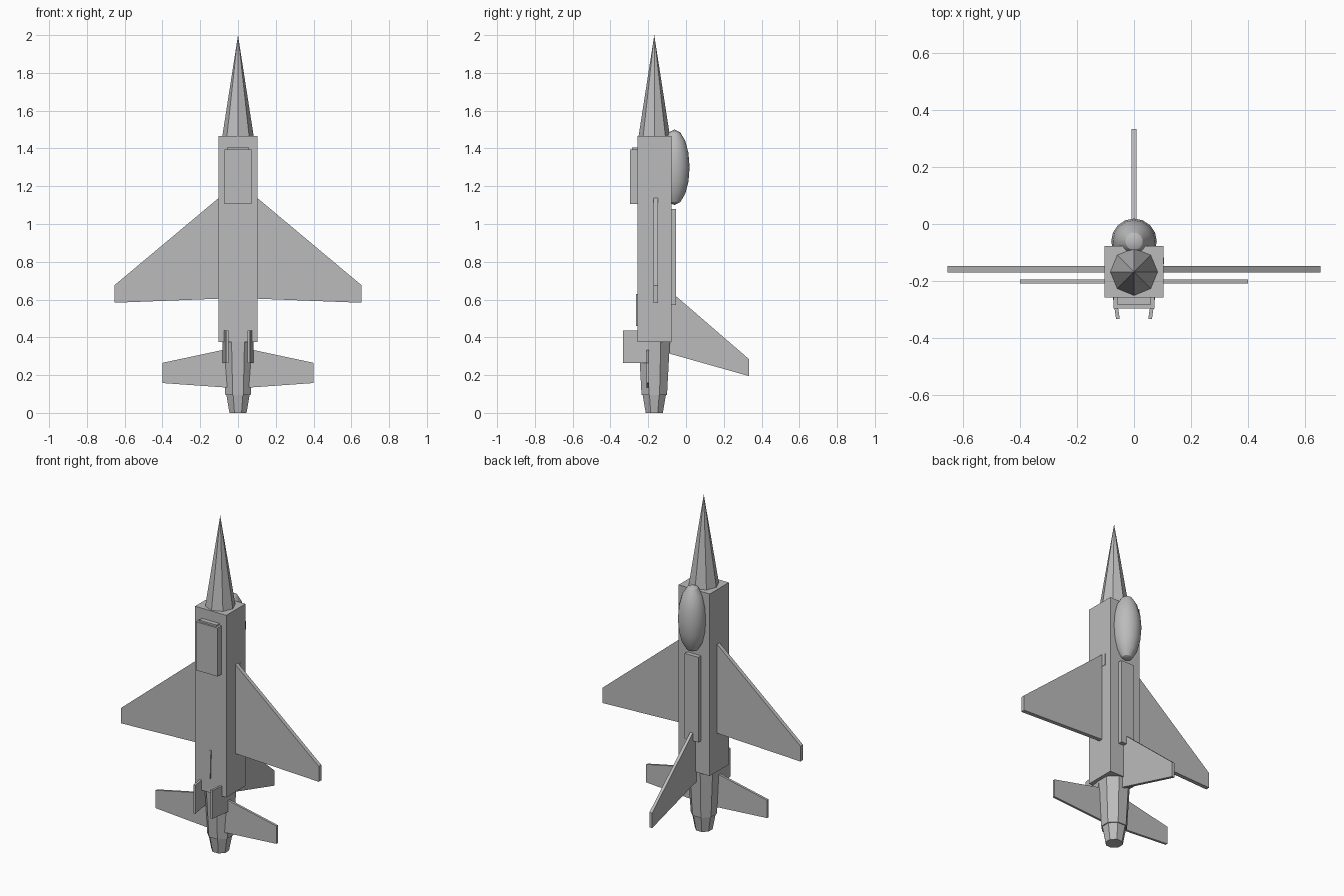
import bpy
import math
from mathutils import Matrix, Vector

cube = bpy.data.objects.get("Cube")
if cube:
    bpy.data.objects.remove(cube, do_unlink=True)

grey = bpy.data.materials.new("plain grey")
grey.use_nodes = True
grey.diffuse_color = (0.5, 0.5, 0.5, 1)
grey.node_tree.nodes["Principled BSDF"].inputs["Base Color"].default_value = (0.5, 0.5, 0.5, 1)

AXIS_Y = -0.168  # depth of the fuselage centre line


def finish(obj, name):
    obj.name = name
    obj.data.name = name
    obj.data.materials.clear()
    obj.data.materials.append(grey)
    return obj


def prism(name, outline, offset):
    """Extrude a 3D planar outline by an offset vector."""
    n = len(outline)
    base = [Vector(p) for p in outline]
    verts = base + [p + Vector(offset) for p in base]
    faces = [list(range(n))[::-1], list(range(n, 2 * n))]
    faces += [[i, (i + 1) % n, n + (i + 1) % n, n + i] for i in range(n)]
    mesh = bpy.data.meshes.new(name)
    mesh.from_pydata(verts, [], faces)
    obj = bpy.data.objects.new(name, mesh)
    bpy.context.collection.objects.link(obj)
    # Make the normals point outwards
    bpy.context.view_layer.objects.active = obj
    bpy.ops.object.select_all(action="DESELECT")
    obj.select_set(True)
    bpy.ops.object.mode_set(mode="EDIT")
    bpy.ops.mesh.select_all(action="SELECT")
    bpy.ops.mesh.normals_make_consistent(inside=False)
    bpy.ops.object.mode_set(mode="OBJECT")
    return finish(obj, name)


def box(name, x0, x1, y0, y1, z0, z1):
    base = [(x0, y0, z0), (x1, y0, z0), (x1, y1, z0), (x0, y1, z0)]
    return prism(name, base, (0, 0, z1 - z0))


def cone(name, r_low, r_high, z0, z1, turn=0):
    """Eight-sided cone or frustum along the fuselage axis."""
    bpy.ops.mesh.primitive_cone_add(vertices=8, radius1=r_low, radius2=r_high, depth=z1 - z0)
    obj = finish(bpy.context.object, name)
    place = Matrix.Translation((0, AXIS_Y, (z0 + z1) / 2))
    obj.data.transform(place @ Matrix.Rotation(turn, 4, "Z"))
    return obj


# Body, nose and engine
box("fuselage", -0.103, 0.103, -0.258, -0.077, 0.375, 1.465)
cone("nose_cone", 0.083, 0, 1.465, 2.0)
flat = math.pi / 8
cone("engine_housing", 0.073, 0.09, 0.095, 0.385, flat)
cone("exhaust_nozzle", 0.049, 0.067, 0, 0.097, flat)

# Canopy
bpy.ops.mesh.primitive_uv_sphere_add(segments=16, ring_count=8, radius=1)
canopy = finish(bpy.context.object, "canopy")
canopy.data.transform(Matrix.Translation((0, -0.061, 1.3)) @ Matrix.Diagonal((0.08, 0.08, 0.2, 1)))
bpy.ops.object.shade_smooth_by_angle(angle=math.radians(30))

# Spine, intake and small fittings
box("dorsal_spine", -0.045, 0.045, -0.09, -0.052, 0.57, 1.08)
box("air_intake", -0.072, 0.072, -0.296, -0.25, 1.105, 1.395)
box("intake_lip", -0.058, 0.058, -0.285, -0.25, 1.39, 1.405)
box("gun_port", 0.095, 0.106, -0.141, -0.118, 1.06, 1.13)
prism("belly_strake", [(-0.005, -0.25, 0.63), (0.005, -0.25, 0.63), (0, -0.25, 0.46)], (0, -0.014, 0))

# Wings, tailplanes and ventral fins on both sides
for side, s in (("left", 1), ("right", -1)):
    wing = [(0.09, 1.148), (0.655, 0.675), (0.655, 0.583), (0.09, 0.605)]
    prism(side + "_wing", [(s * x, -0.171, z) for x, z in wing], (0, 0.024, 0))
    tail = [(0.03, 0.344), (0.4, 0.265), (0.4, 0.158), (0.03, 0.132)]
    prism(side + "_tailplane", [(s * x, -0.209, z) for x, z in tail], (0, 0.014, 0))
    fin = [(0.07, -0.2), (0.083, -0.2), (0.063, -0.333), (0.05, -0.333)]
    prism(side + "_ventral_fin", [(s * x, y, 0.265) for x, y in fin], (0, 0, 0.17))

# Vertical tail
tail_fin = [(-0.12, 0.676), (0.333, 0.285), (0.333, 0.195), (-0.12, 0.323)]
prism("tail_fin", [(-0.009, y, z) for y, z in tail_fin], (0.018, 0, 0))
